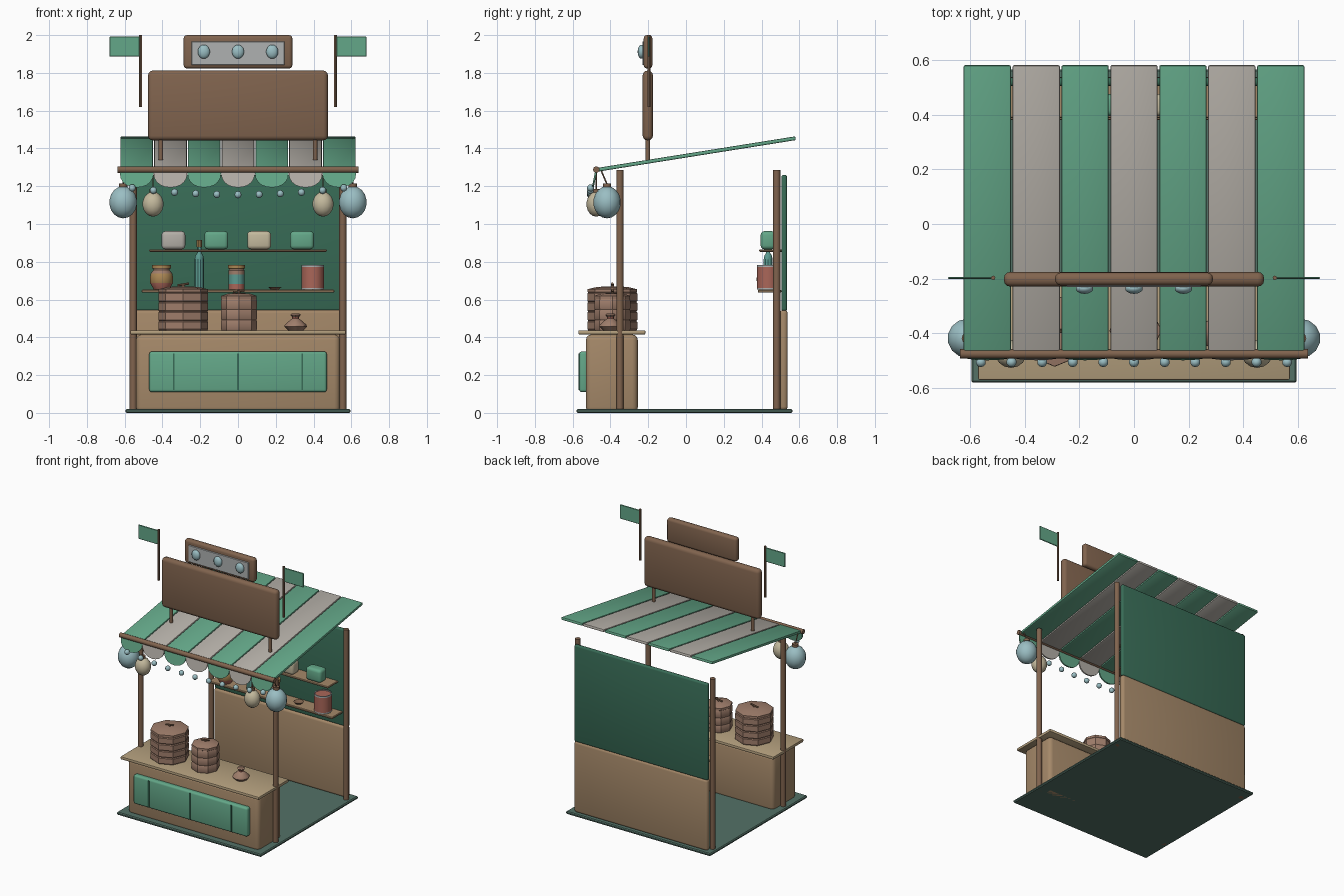
import bpy, bmesh, math
from mathutils import Matrix, Vector

if "Cube" in bpy.data.objects:
    bpy.data.objects.remove(bpy.data.objects["Cube"])

MATS = {}
PALETTE = dict(
    green=(0.39, 0.65, 0.53), dark_green=(0.23, 0.42, 0.34), floor=(0.33, 0.44, 0.40),
    cream=(0.70, 0.68, 0.65), wood=(0.50, 0.39, 0.31), tan=(0.64, 0.53, 0.41),
    pale=(0.70, 0.62, 0.49), bamboo=(0.62, 0.49, 0.42), blue=(0.60, 0.74, 0.76),
    ivory=(0.76, 0.72, 0.61), red=(0.66, 0.40, 0.35), teal=(0.36, 0.60, 0.56),
    grey=(0.68, 0.69, 0.69), ochre=(0.66, 0.52, 0.33))


def mat(name):
    if name not in MATS:
        m = bpy.data.materials.new(name)
        m.diffuse_color = (*[c ** 2.2 for c in PALETTE[name]], 1)
        m.use_nodes = True
        m.node_tree.nodes["Principled BSDF"].inputs["Base Color"].default_value = m.diffuse_color
        MATS[name] = m
    return MATS[name]


def finish(name, bm, colors, angle=35):
    bmesh.ops.recalc_face_normals(bm, faces=bm.faces)
    me = bpy.data.meshes.new(name)
    bm.to_mesh(me)
    bm.free()
    for c in colors:
        me.materials.append(mat(c))
    me.shade_smooth()
    me.set_sharp_from_angle(angle=math.radians(angle))
    ob = bpy.data.objects.new(name, me)
    bpy.context.scene.collection.objects.link(ob)
    return ob


def box(name, x, y, z, color, bevel=0.0, seg=3):
    """Box from (min, max) ranges with rounded edges."""
    bm = bmesh.new()
    bmesh.ops.create_cube(bm, size=1)
    for v in bm.verts:
        for i, r in enumerate((x, y, z)):
            v.co[i] = r[0] if v.co[i] < 0 else r[1]
    if bevel:
        bmesh.ops.bevel(bm, geom=bm.edges[:], offset=bevel, segments=seg,
                        profile=0.5, affect='EDGES', clamp_overlap=True)
    return finish(name, bm, [color])


def rod(name, a, b, r, color, sides=12):
    a, b = Vector(a), Vector(b)
    bm = bmesh.new()
    q = (b - a).to_track_quat('Z', 'Y').to_matrix().to_4x4()
    bmesh.ops.create_cone(bm, cap_ends=True, segments=sides, radius1=r, radius2=r,
                          depth=(b - a).length, matrix=Matrix.Translation((a + b) / 2) @ q)
    return finish(name, bm, [color])


def ball(name, loc, size, color, u=14, v=9):
    bm = bmesh.new()
    bmesh.ops.create_uvsphere(bm, u_segments=u, v_segments=v, radius=1,
                              matrix=Matrix.Translation(loc) @ Matrix.Diagonal((*size, 1)))
    return finish(name, bm, [color], 60)


def lathe(name, loc, profile, sides=12):
    """Profile of (radius, height, colour of the band above), closed at both ends."""
    colors = list(dict.fromkeys(p[2] for p in profile))
    bm = bmesh.new()
    rings = [[bm.verts.new((loc[0] + r * math.cos(2 * math.pi * i / sides),
                            loc[1] + r * math.sin(2 * math.pi * i / sides), loc[2] + h))
              for i in range(sides)] for r, h, _ in profile]
    for k in range(len(rings) - 1):
        for i in range(sides):
            j = (i + 1) % sides
            f = bm.faces.new((rings[k][i], rings[k][j], rings[k + 1][j], rings[k + 1][i]))
            f.material_index = colors.index(profile[k][2])
    bm.faces.new(rings[0])
    bm.faces.new(rings[-1]).material_index = colors.index(profile[-1][2])
    return finish(name, bm, colors)


def both(fn):
    for side, s in (("left", -1), ("right", 1)):
        fn(side, s)


# floor, counter and its front panel
box("floor", (-.595, .595), (-.58, .565), (0, .02), "floor", .006, 1)
box("counter", (-.54, .54), (-.53, -.255), (0, .415), "tan", .03)
box("counter_top", (-.57, .57), (-.57, -.215), (.415, .437), "pale", .006, 2)
box("counter_panel", (-.47, .47), (-.565, -.52), (.11, .325), "green", .014)
for i, x in enumerate((-.34, 0, .34)):
    box(f"panel_divider_{i}", (x - .005, x + .005), (-.57, -.54), (.12, .315), "dark_green")

# back wall
box("lower_wall", (-.55, .55), (.495, .538), (.015, .545), "tan", .018)
box("upper_wall", (-.55, .55), (.505, .535), (.54, 1.26), "dark_green", .012)

# posts
for where, y in (("front", -.35), ("back", .48)):
    both(lambda side, s: rod(f"{where}_{side}_post", (s * .555, y, 0),
                             (s * .555, y, 1.285), .019, "wood"))

# shelves and goods
box("lower_shelf", (-.51, .51), (.38, .505), (.637, .652), "tan", .004, 1)
box("upper_shelf", (-.47, .47), (.387, .51), (.853, .866), "tan", .004, 1)
for i, c in enumerate(("cream", "green", "ivory", "green")):
    x = -.342 + i * .227
    box(f"shelf_box_{i}", (x - .063, x + .063), (.395, .475), (.866, .962), c, .02)
S = .652
lathe("round_jar", (-.405, .435, S), [(.04, 0, "red"), (.06, .035, "ochre"), (.061, .06, "ochre"),
      (.058, .085, "bamboo"), (.042, .105, "bamboo"), (.042, .112, "ochre"), (.05, .113, "ochre"),
      (.05, .132, "ochre")])
lathe("bottle", (-.205, .435, S), [(.025, 0, "teal"), (.025, .16, "teal"), (.021, .18, "teal"),
      (.011, .195, "teal"), (.011, .225, "ochre"), (.015, .226, "ochre"), (.015, .262, "ochre")], 10)
lathe("banded_jar", (-.008, .435, S), [(.042, 0, "red"), (.042, .03, "teal"), (.042, .08, "bamboo"),
      (.042, .103, "bamboo"), (.036, .11, "ochre"), (.045, .112, "ochre"), (.045, .132, "ochre")])
lathe("small_dish", (.195, .435, S), [(.02, 0, "wood"), (.036, .015, "wood"), (.032, .015, "wood"),
      (.018, .006, "wood")])
lathe("tin_can", (.395, .435, S), [(.06, 0, "grey"), (.06, .01, "red"), (.06, .12, "grey"),
      (.06, .132, "grey"), (.053, .132, "grey"), (.053, .126, "red")])


def steamer(name, x, y, r, tiers, step):
    z, prof = 0, []
    for _ in range(tiers):
        prof += [(r * .965, z, "bamboo"), (r, z + .006, "bamboo"),
                 (r, z + step - .006, "bamboo"), (r * .965, z + step, "bamboo")]
        z += step
    prof += [(r * .99, z + .002, "bamboo"), (r * .99, z + .018, "bamboo"),
             (r * .6, z + .03, "bamboo"), (.01, z + .033, "bamboo")]
    lathe(name, (x, y, .437), prof, 8)
    top = .437 + z + .03
    rod(name + "_handle", (x - .03, y, top + .008), (x + .03, y, top + .018), .006, "wood", 8)
    rod(name + "_knob", (x, y, top - .003), (x, y, top + .015), .008, "wood", 8)


# counter goods
steamer("large_steamer", -.29, -.39, .132, 4, .05)
steamer("small_steamer", .005, -.39, .095, 3, .055)
lathe("teapot", (.305, -.4, .437), [(.04, 0, "bamboo"), (.06, .02, "bamboo"), (.057, .03, "bamboo"),
      (.028, .055, "bamboo"), (.018, .062, "red"), (.018, .07, "bamboo"), (.028, .082, "bamboo"),
      (.018, .09, "bamboo")], 8)

# striped awning, scallops and front bar
W = 1.252 / 7
slope = math.atan2(.168, 1.055)
for i in range(7):
    x = (i - 3) * W
    c = "cream" if i % 2 else "green"
    ob = box(f"awning_stripe_{i}", (x - W / 2 + .003, x + W / 2 - .003), (-.535, .535),
             (-.01, .01), c, .006, 2)
    ob.matrix_world = Matrix.Translation((0, .052, 1.37)) @ Matrix.Rotation(slope, 4, 'X')
    # hanging half-round flap
    bm = bmesh.new()
    pts = [(x + W / 2 * math.cos(a), 1.275 - .082 * math.sin(a) ** .8)
           for a in [math.pi * k / 10 for k in range(11)]]
    f = bm.faces.new([bm.verts.new((px, -.472 - (1.275 - pz) * .2, pz)) for px, pz in pts])
    r = bmesh.ops.extrude_face_region(bm, geom=[f])
    bmesh.ops.translate(bm, vec=(0, -.01, 0),
                        verts=[v for v in r["geom"] if isinstance(v, bmesh.types.BMVert)])
    finish(f"awning_flap_{i}", bm, [c])
rod("front_bar", (-.637, -.475, 1.288), (.637, -.475, 1.288), .017, "wood")

# string of bulbs
for i in range(11):
    x = (i - 5) * .112
    ball(f"string_bulb_{i}", (x, -.505, 1.155 + .036 * (x / .56) ** 2), (.019,) * 3, "blue", 10, 7)


# hanging lanterns
def lanterns(side, s):
    ball(f"{side}_large_lantern", (s * .608, -.418, 1.115), (.075, .073, .085), "blue")
    rod(f"{side}_large_lantern_cap", (s * .608, -.418, 1.19), (s * .608, -.418, 1.215), .022, "wood")
    rod(f"{side}_large_lantern_cord", (s * .608, -.418, 1.21), (s * .608, -.45, 1.285), .004, "wood", 6)
    ball(f"{side}_small_lantern", (s * .45, -.475, 1.105), (.057, .052, .066), "ivory")
    rod(f"{side}_small_lantern_cap", (s * .45, -.475, 1.165), (s * .45, -.475, 1.185), .018, "wood")
    rod(f"{side}_small_lantern_cord", (s * .45, -.475, 1.18), (s * .45, -.475, 1.28), .004, "wood", 6)


both(lanterns)

# roof signs
box("main_sign", (-.476, .476), (-.229, -.175), (1.443, 1.812), "wood", .024)
box("upper_sign", (-.288, .288), (-.224, -.178), (1.823, 2.0), "wood", .018)
box("upper_sign_panel", (-.247, .247), (-.231, -.215), (1.842, 1.967), "grey", .003, 1)
for i in range(3):
    ball(f"sign_bulb_{i}", ((i - 1) * .181, -.236, 1.912), (.033, .02, .037), "blue")


# sign supports and flags
def roof_bits(side, s):
    rod(f"{side}_sign_support", (s * .408, -.202, 1.325), (s * .408, -.202, 1.47), .012, "wood")
    rod(f"{side}_flag_pole", (s * .515, -.197, 1.62), (s * .515, -.197, 2.0), .008, "wood", 8)
    box(f"{side}_flag", sorted((s * .52, s * .68)), (-.201, -.193), (1.886, 1.992), "green", .003, 1)


both(roof_bits)
